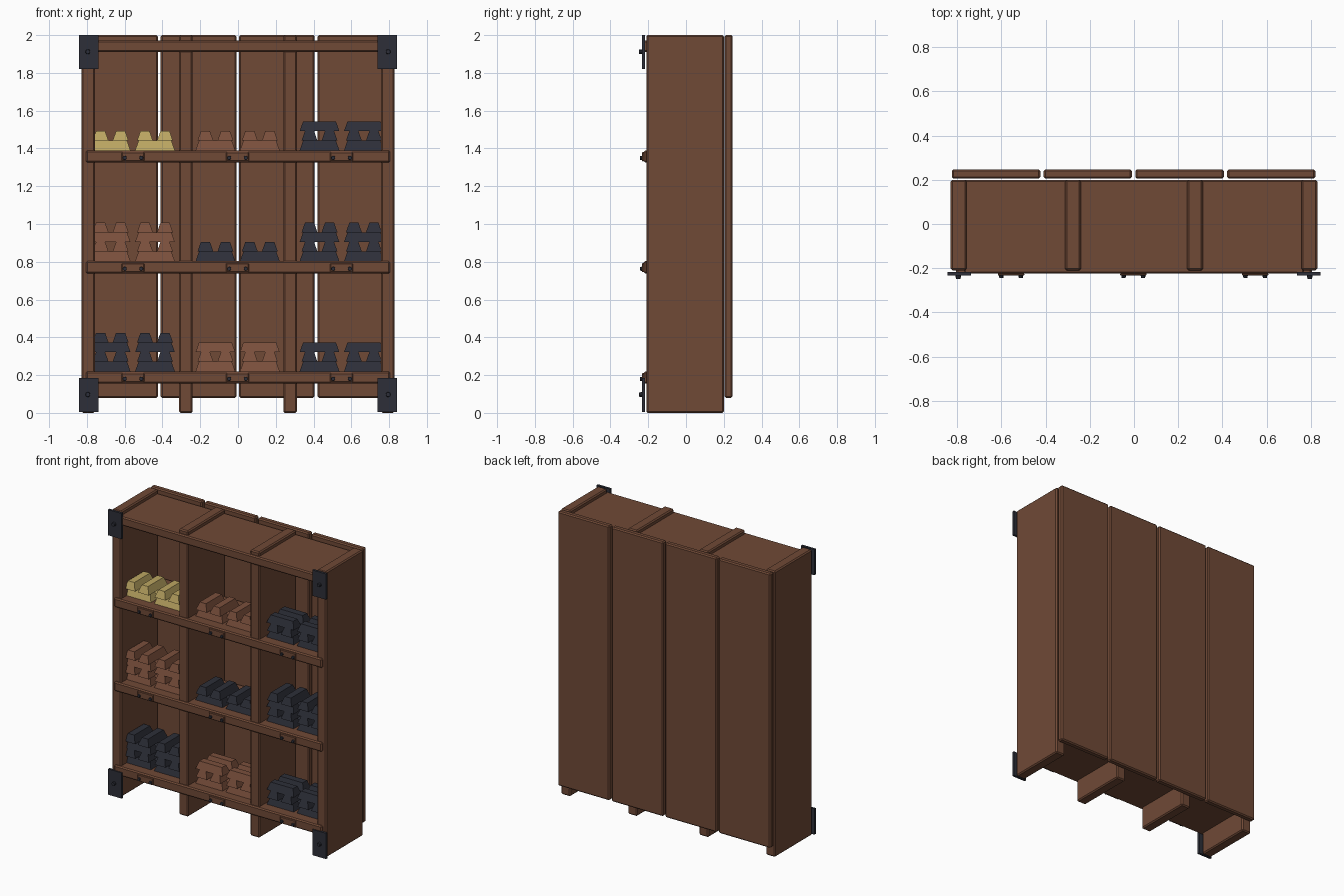
import bpy
import bmesh
from math import pi
from mathutils import Matrix, Vector

cube = bpy.data.objects.get("Cube")
if cube:
    bpy.data.objects.remove(cube, do_unlink=True)


def material(name, rgb):
    m = bpy.data.materials.new(name)
    m.use_nodes = True
    m.diffuse_color = (*rgb, 1)
    m.node_tree.nodes["Principled BSDF"].inputs["Base Color"].default_value = (*rgb, 1)
    return m


WOOD = material("brown_wood", (0.162, 0.067, 0.037))
COPPER = material("copper", (0.195, 0.078, 0.045))
GOLD = material("gold", (0.50, 0.38, 0.122))
IRON = material("dark_iron", (0.026, 0.028, 0.040))


def finish(name, bm, mat):
    bmesh.ops.recalc_face_normals(bm, faces=bm.faces)
    mesh = bpy.data.meshes.new(name)
    bm.to_mesh(mesh)
    bm.free()
    mesh.materials.append(mat)
    ob = bpy.data.objects.new(name, mesh)
    bpy.context.collection.objects.link(ob)
    return ob


def box(name, x, y, z, mat=WOOD, bevel=0.008):
    """Box spanning the given (low, high) ranges, with chamfered edges."""
    bm = bmesh.new()
    bmesh.ops.create_cube(bm, size=1)
    for v in bm.verts:
        v.co = Vector([(lo + hi) / 2 + c * (hi - lo) for c, (lo, hi) in zip(v.co, (x, y, z))])
    if bevel:
        bmesh.ops.bevel(bm, geom=bm.edges[:], offset=bevel, segments=1, affect='EDGES')
    return finish(name, bm, mat)


def bolt(name, x, y, z, radius, depth):
    """Short round head whose axis points to the front."""
    bm = bmesh.new()
    place = Matrix.Translation((x, y, z)) @ Matrix.Rotation(pi / 2, 4, 'X')
    bmesh.ops.create_cone(bm, cap_ends=True, segments=10, radius1=radius,
                          radius2=radius * 0.8, depth=depth, matrix=place)
    return finish(name, bm, IRON)


LENGTH, WIDTH, LAYER = 0.21, 0.084, 0.051


def add_ingot(bm, x, y, z, along_x):
    """Tapered bar resting at height z."""
    bars = bmesh.ops.create_cube(bm, size=1)["verts"]
    for v in bars:
        inset = 0.036 if v.co.z > 0 else 0
        long, short = (LENGTH - inset), (WIDTH - inset)
        sx, sy = (long, short) if along_x else (short, long)
        v.co = Vector((x + v.co.x * sx, y + v.co.y * sy, z + (v.co.z + 0.5) * LAYER))


def ingot_stack(name, x, z, layers, mat):
    """Two neighbouring columns of crossed pairs of ingots."""
    bm = bmesh.new()
    for column in (-0.1175, 0.1175):
        for layer in range(layers):
            crosswise = layer % 2 == 0
            for off in (-0.053, 0.053):
                dx, dy = (0, off) if crosswise else (off, 0)
                add_ingot(bm, x + column + dx, -0.055 + dy, z + layer * LAYER, crosswise)
    return finish(name, bm, mat)


# Upright boards
for side, s in (("left", 1), ("right", -1)):
    box(side + "_side_panel", sorted((s * 0.757, s * 0.829)), (-0.21, 0.20), (0, 2))
    box(side + "_divider", sorted((s * 0.24, s * 0.312)), (-0.21, 0.20), (0, 2))

# Back planks with narrow gaps
for i in range(4):
    x0 = -0.824 + i * 0.415
    box(f"back_plank_{i + 1}", (x0, x0 + 0.4), (0.205, 0.247), (0.08, 2))

# Top board and shelves
box("top_board", (-0.77, 0.77), (-0.224, 0.20), (1.91, 1.972))
SHELF_TOPS = {"lower": 0.22, "middle": 0.803, "upper": 1.39}
for level, top in SHELF_TOPS.items():
    box(level + "_shelf", (-0.805, 0.805), (-0.224, 0.20), (top - 0.065, top))
    for i, x in enumerate((-0.556, -0.003, 0.548)):
        box(f"{level}_shelf_tab_{i + 1}", (x - 0.06, x + 0.06), (-0.234, -0.222),
            (top - 0.058, top - 0.01), bevel=0.004)
        for j, dx in enumerate((-0.044, 0.044)):
            bolt(f"{level}_shelf_nail_{i + 1}_{j + 1}", x + dx, -0.236, top - 0.04, 0.012, 0.016)

# Iron corner plates with bolts
for side, s in (("left", 1), ("right", -1)):
    for end, z0 in (("bottom", 0.005), ("top", 1.82)):
        box(f"{end}_{side}_corner_plate", sorted((s * 0.738, s * 0.843)), (-0.232, -0.216),
            (z0, z0 + 0.18), IRON, 0)
        bolt(f"{end}_{side}_corner_bolt", s * 0.795, -0.237, z0 + 0.092, 0.014, 0.022)

# Ingot stacks, one row per shelf from right to left
ROWS = {
    "lower": ((4, IRON), (3, COPPER), (3, IRON)),
    "middle": ((4, COPPER), (2, IRON), (4, IRON)),
    "upper": ((2, GOLD), (2, COPPER), (3, IRON)),
}
for level, row in ROWS.items():
    for cell, x, (layers, mat) in zip(("right", "centre", "left"), (-0.557, -0.002, 0.549), row):
        ingot_stack(f"{level}_{cell}_ingots", x, SHELF_TOPS[level], layers, mat)
